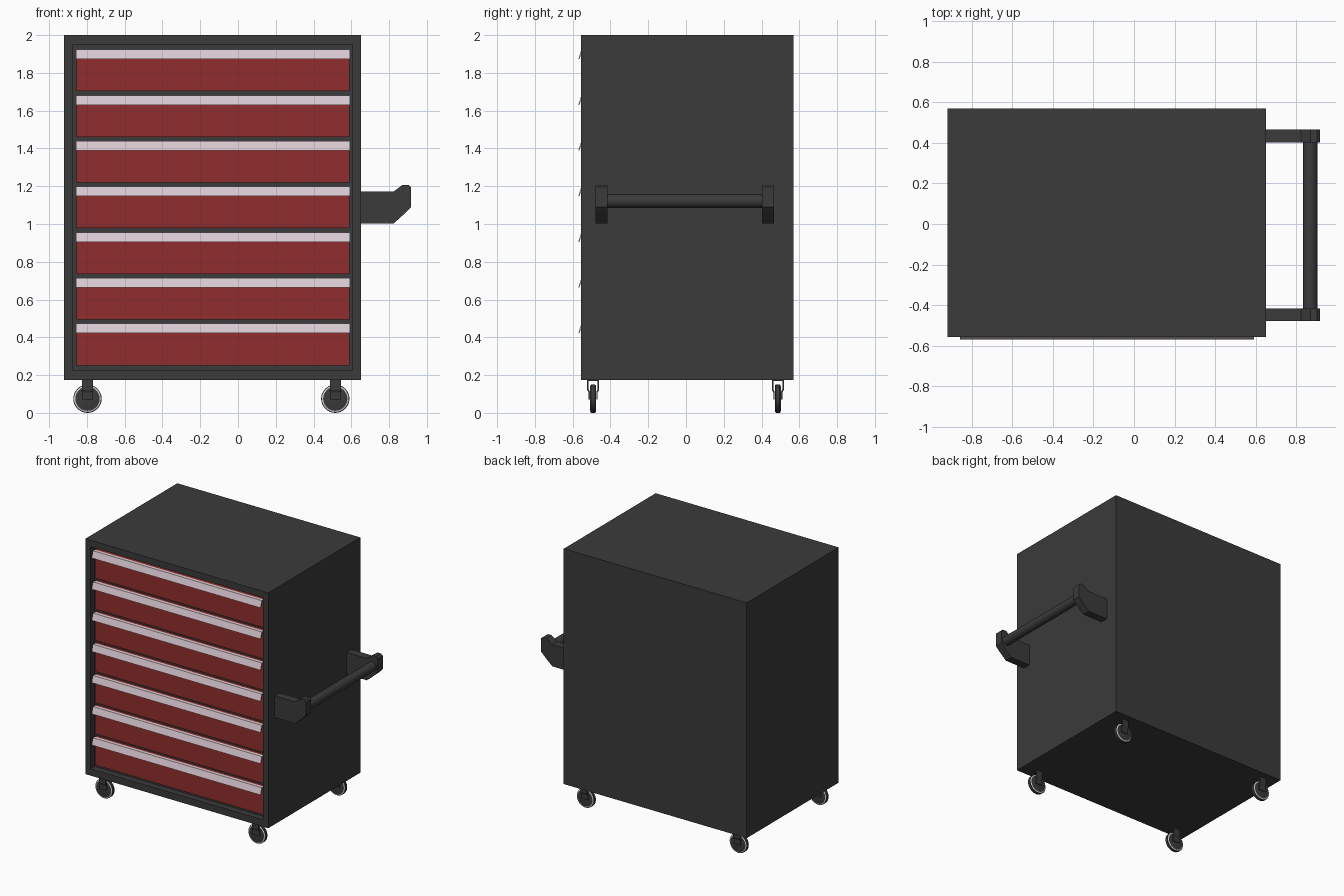
import bpy, bmesh, math
from mathutils import Vector

if "Cube" in bpy.data.objects:
    bpy.data.objects.remove(bpy.data.objects["Cube"])


def material(name, rgb):
    m = bpy.data.materials.new(name)
    m.diffuse_color = (*rgb, 1)
    m.use_nodes = True
    m.node_tree.nodes["Principled BSDF"].inputs["Base Color"].default_value = m.diffuse_color
    return m


DARK = material("charcoal", (0.043, 0.043, 0.043))
RED = material("drawer red", (0.28, 0.026, 0.026))
PALE = material("pale metal", (0.70, 0.59, 0.64))


def finish(name, bm, mats, smooth=False):
    bmesh.ops.recalc_face_normals(bm, faces=bm.faces)
    me = bpy.data.meshes.new(name)
    bm.to_mesh(me)
    bm.free()
    for m in mats:
        me.materials.append(m)
    ob = bpy.data.objects.new(name, me)
    bpy.context.collection.objects.link(ob)
    if smooth:
        bpy.ops.object.select_all(action='DESELECT')
        ob.select_set(True)
        bpy.context.view_layer.objects.active = ob
        bpy.ops.object.shade_smooth_by_angle(angle=math.radians(35))
    return ob


def prism(name, pts, axis, lo, hi, mat):
    """Extrude a 2D profile along x (points are y,z) or y (points are x,z)."""
    bm = bmesh.new()

    def place(p, t):
        return (t, p[0], p[1]) if axis == 'x' else (p[0], t, p[1])
    a = [bm.verts.new(place(p, lo)) for p in pts]
    b = [bm.verts.new(place(p, hi)) for p in pts]
    bm.faces.new(a)
    bm.faces.new(b[::-1])
    n = len(pts)
    for i in range(n):
        j = (i + 1) % n
        bm.faces.new((a[i], b[i], b[j], a[j]))
    return finish(name, bm, [mat])


def box(name, x0, x1, y0, y1, z0, z1, mat):
    return prism(name, [(x0, z0), (x1, z0), (x1, z1), (x0, z1)], 'y', y0, y1, mat)


# cabinet shell with a recessed front opening
X0, X1, YF, YB, Z0, Z1 = -0.92, 0.65, -0.557, 0.57, 0.175, 2.0
bm = bmesh.new()


def rect(x0, x1, z0, z1, y):
    return [bm.verts.new(p) for p in ((x0, y, z0), (x1, y, z0), (x1, y, z1), (x0, y, z1))]


rings = [rect(X0, X1, Z0, Z1, YB), rect(X0, X1, Z0, Z1, YF),
         rect(X0 + .045, X1 - .045, Z0 + .053, Z1 - .05, YF),
         rect(X0 + .045, X1 - .045, Z0 + .053, Z1 - .05, YF + .05)]
for a, b in zip(rings, rings[1:]):
    for i in range(4):
        j = (i + 1) % 4
        bm.faces.new((a[i], a[j], b[j], b[i]))
bm.faces.new(rings[0])
bm.faces.new(rings[-1])
finish("cabinet_body", bm, [DARK])

# seven drawers, each with a sloping pull along the top edge
for k in range(7):
    top = 1.923 - k * 0.2418
    box(f"drawer_{k+1}", -0.855, 0.591, -0.53, -0.506, top - 0.22, top - 0.001, RED)
    pull = [(-0.529, top), (-0.554, top), (-0.57, top - 0.05),
            (-0.564, top - 0.05), (-0.549, top - 0.006), (-0.529, top - 0.006)]
    prism(f"drawer_pull_{k+1}", pull, 'x', -0.857, 0.592, PALE)

# push handle: two brackets and a round bar
bracket = [(0.645, 1.171), (0.823, 1.171), (0.871, 1.207), (0.902, 1.207), (0.917, 1.195),
           (0.917, 1.09), (0.89, 1.062), (0.823, 1.002), (0.645, 1.002)]
prism("handle_bracket_front", bracket, 'y', -0.478, -0.416, DARK)
prism("handle_bracket_back", bracket, 'y', 0.403, 0.465, DARK)


def ring_pts(r, n):
    return [(r * math.cos(2 * math.pi * i / n), r * math.sin(2 * math.pi * i / n)) for i in range(n)]


bm = bmesh.new()
a, b = [[bm.verts.new((0.869 + x, y, 1.122 + z)) for x, z in ring_pts(0.036, 24)]
        for y in (-0.43, 0.42)]
for i in range(24):
    j = (i + 1) % 24
    bm.faces.new((a[i], a[j], b[j], b[i]))
bm.faces.new(a)
bm.faces.new(b)
finish("handle_bar", bm, [DARK], True)


# casters
def caster(tag, cx, cy):
    # wheel lathed about y, pale rings on both sides
    prof = [(0.016, 0.064), (0.014, 0.071), (0.010, 0.075)]   # half width, radius
    prof += [(-w, r) for w, r in reversed(prof)]
    N = 32
    bm = bmesh.new()
    loops = [[bm.verts.new((cx + x, cy + w, 0.075 + z)) for x, z in ring_pts(r, N)] for w, r in prof]
    for k, (a, b) in enumerate(zip(loops, loops[1:])):
        for i in range(N):
            j = (i + 1) % N
            f = bm.faces.new((a[i], a[j], b[j], b[i]))
            f.material_index = 1 if k in (0, 4) else 0
    bm.faces.new(loops[0])
    bm.faces.new(loops[-1])
    finish(f"caster_wheel_{tag}", bm, [DARK, PALE], True)
    # fork: two bent legs hugging the wheel, joined by a top plate
    for s in (-1, 1):
        leg = [(0.032, 0.176), (0.032, 0.122), (0.024, 0.108), (0.024, 0.07),
               (0.017, 0.07), (0.017, 0.112), (0.024, 0.125), (0.024, 0.176)]
        prism(f"caster_leg_{tag}_{'a' if s < 0 else 'b'}", [(cy + s * y, z) for y, z in leg],
              'x', cx - 0.029, cx + 0.029, DARK)
    box(f"caster_plate_{tag}", cx - 0.029, cx + 0.029, cy - 0.032, cy + 0.032, 0.168, 0.177, DARK)


for nx, cx in (("left", -0.797), ("right", 0.515)):
    for ny, cy in (("front", -0.492), ("back", 0.486)):
        caster(f"{ny}_{nx}", cx, cy)
